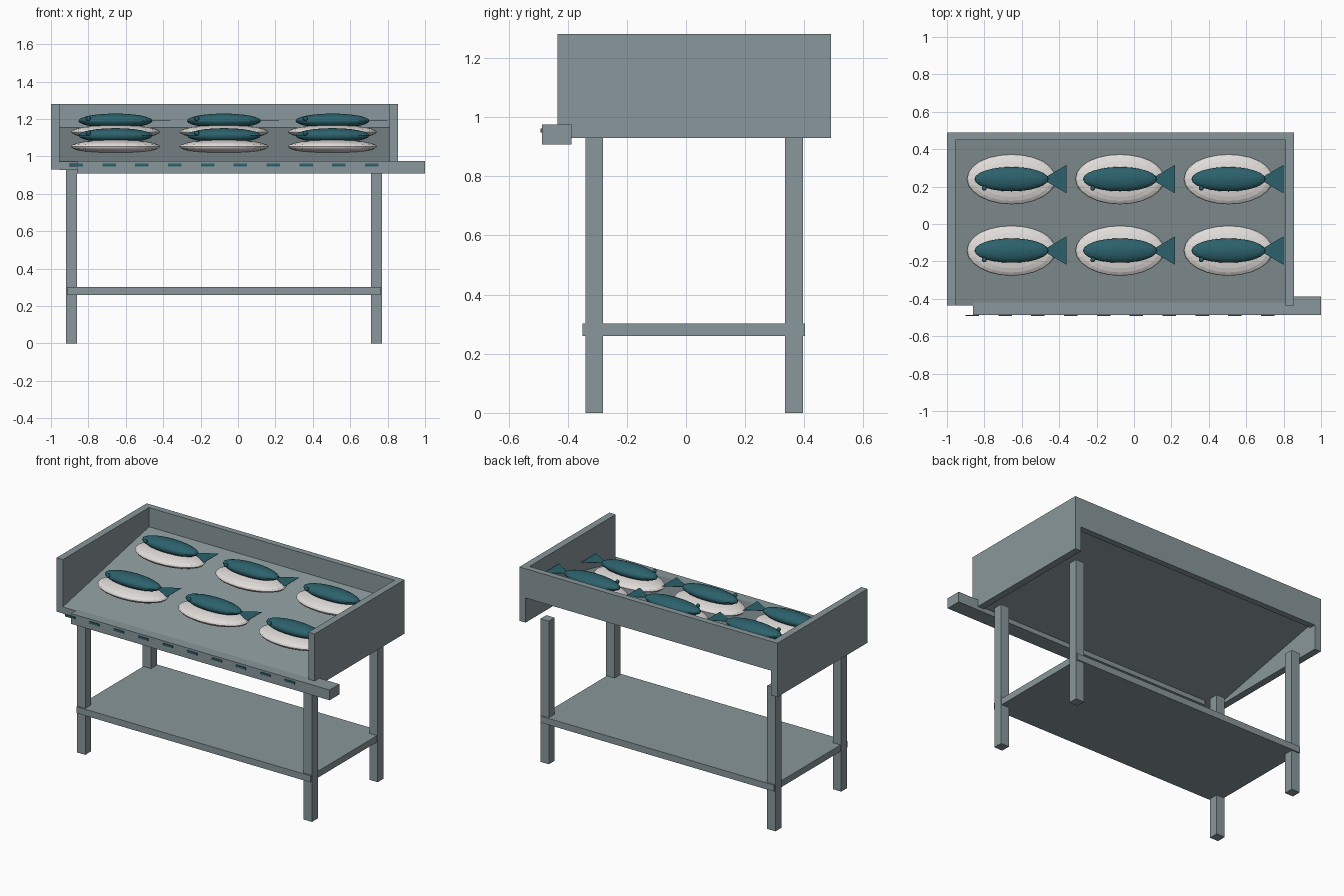
import bpy, bmesh, math
from mathutils import Matrix

if "Cube" in bpy.data.objects:
    bpy.data.objects.remove(bpy.data.objects["Cube"])


def material(name, rgb):
    m = bpy.data.materials.new(name)
    m.diffuse_color = (*rgb, 1.0)
    m.use_nodes = True
    m.node_tree.nodes["Principled BSDF"].inputs["Base Color"].default_value = m.diffuse_color
    return m


GREY = material("blue_grey_metal", (0.25, 0.31, 0.325))
WHITE = material("ice_white", (0.75, 0.72, 0.70))
TEAL = material("dark_teal", (0.025, 0.12, 0.15))


def finish(name, bm, mat):
    bmesh.ops.recalc_face_normals(bm, faces=bm.faces)
    mesh = bpy.data.meshes.new(name)
    bm.to_mesh(mesh)
    bm.free()
    mesh.materials.append(mat)
    ob = bpy.data.objects.new(name, mesh)
    bpy.context.collection.objects.link(ob)
    return ob


def box(name, x, y, z, mat=GREY):
    """Box from (min, max) ranges."""
    bm = bmesh.new()
    size = Matrix.Diagonal((x[1] - x[0], y[1] - y[0], z[1] - z[0], 1))
    centre = Matrix.Translation([(r[0] + r[1]) / 2 for r in (x, y, z)])
    bmesh.ops.create_cube(bm, size=1, matrix=centre @ size)
    return finish(name, bm, mat)


def ellipsoid(name, centre, radii, mat, segs=24, rings=12):
    bm = bmesh.new()
    bmesh.ops.create_uvsphere(bm, u_segments=segs, v_segments=rings, radius=1,
                              matrix=Matrix.Translation(centre) @ Matrix.Diagonal((*radii, 1)))
    return finish(name, bm, mat)


def extruded(name, profile, x0, x1, mat):
    """Side (y, z) profile extruded along x."""
    bm = bmesh.new()
    face = bm.faces.new([bm.verts.new((x0, y, z)) for y, z in profile])
    res = bmesh.ops.extrude_face_region(bm, geom=[face])
    verts = [g for g in res["geom"] if isinstance(g, bmesh.types.BMVert)]
    bmesh.ops.translate(bm, verts=verts, vec=(x1 - x0, 0, 0))
    return finish(name, bm, mat)


# Legs and lower shelf
for x in (-0.92, 0.71):
    for y in (-0.34, 0.335):
        box("leg", (x, x + 0.06), (y, y + 0.06), (0, 0.93))
box("lower_shelf", (-0.915, 0.765), (-0.35, 0.403), (0.26, 0.302))

# Side and back panels
for x in (-1.0, 0.81):
    box("side_panel", (x, x + 0.045), (-0.435, 0.49), (0.93, 1.28))
box("back_panel", (-0.955, 0.81), (0.45, 0.49), (1.09, 1.28))

# Sloping display tray
extruded("sloping_tray", [(-0.435, 0.928), (-0.435, 0.972), (0.45, 1.155), (0.45, 1.11)],
         -0.955, 0.81, GREY)

# Front bar with a row of painted dashes
box("front_bar", (-0.86, 1.0), (-0.487, -0.387), (0.908, 0.975))
for i in range(10):
    x = -0.865 + i * 0.1756
    box("bar_dash", (x - 0.036, x + 0.036), (-0.492, -0.486), (0.947, 0.961), TEAL)

# Fish on white beds, two rows of three
for y, z in ((-0.142, 1.053), (0.24, 1.131)):
    for x in (-0.655, -0.075, 0.505):
        ellipsoid("ice_bed", (x, y, z), (0.238, 0.135, 0.037), WHITE)
        fz = z + 0.059
        ellipsoid("fish_body", (x, y, fz), (0.198, 0.065, 0.039), TEAL)
        ellipsoid("fish_eye", (x - 0.145, y - 0.049, fz + 0.012), (0.013,) * 3, TEAL, 12, 8)
        # Thin flat tail fin
        bm = bmesh.new()
        pts = ((x + 0.165, y), (x + 0.294, y - 0.076), (x + 0.294, y + 0.076))
        for flat in (fz - 0.001, fz + 0.001):
            bm.faces.new([bm.verts.new((px, py, flat)) for px, py in pts])
        bmesh.ops.bridge_loops(bm, edges=bm.edges[:])
        finish("fish_tail", bm, TEAL)
